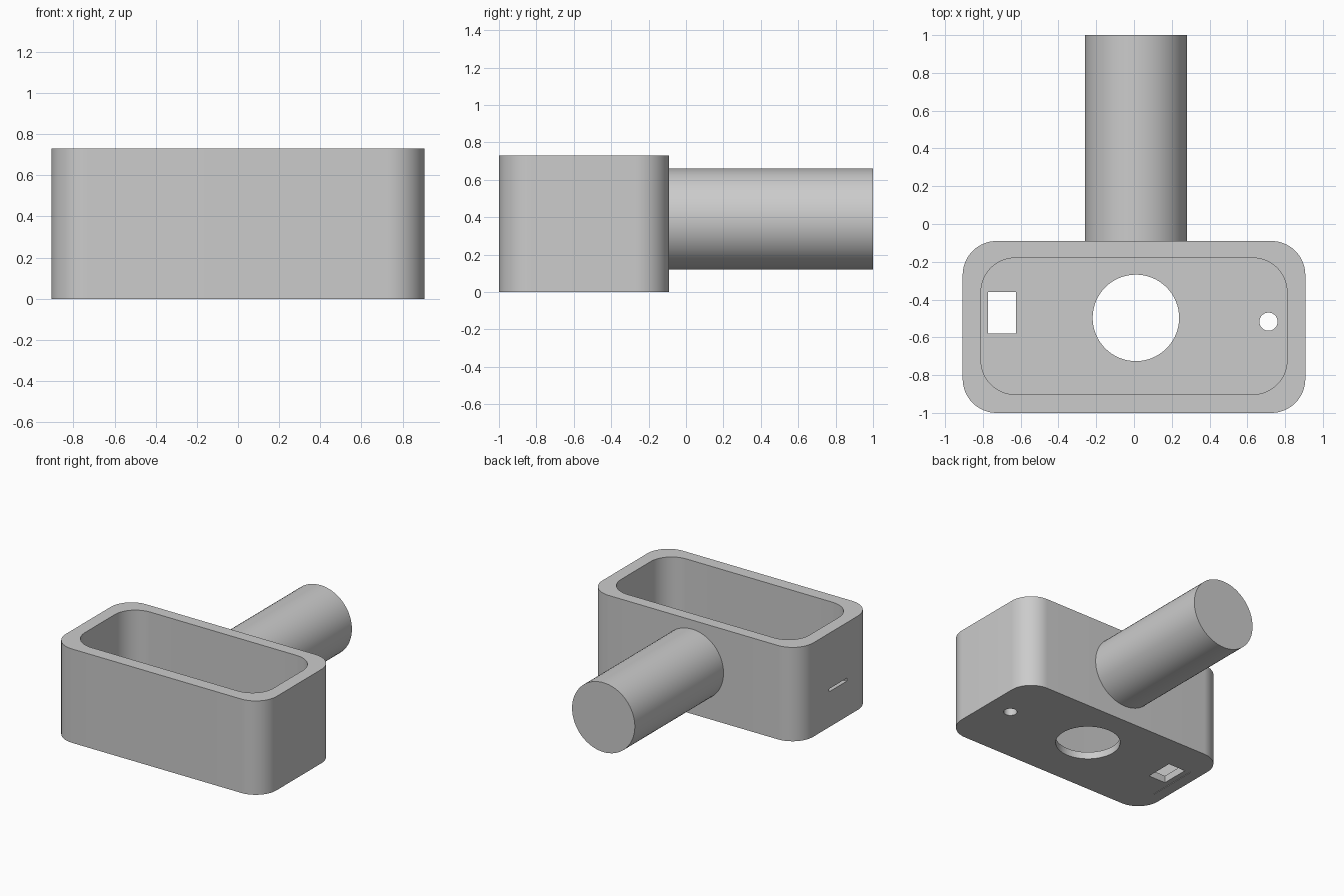
import bpy
import bmesh
import math

if "Cube" in bpy.data.objects:
    bpy.data.objects.remove(bpy.data.objects["Cube"], do_unlink=True)

grey = bpy.data.materials.new("plain grey")
grey.use_nodes = True
grey.diffuse_color = (0.6, 0.6, 0.6, 1)
grey.node_tree.nodes["Principled BSDF"].inputs["Base Color"].default_value = (0.6, 0.6, 0.6, 1)


def add_object(name, bm):
    bmesh.ops.recalc_face_normals(bm, faces=bm.faces)
    mesh = bpy.data.meshes.new(name)
    bm.to_mesh(mesh)
    bm.free()
    mesh.materials.append(grey)
    obj = bpy.data.objects.new(name, mesh)
    bpy.context.collection.objects.link(obj)
    return obj


def prism(name, x, y, z, radius=0.0, steps=16):
    """Upright prism over the given ranges, with optional rounded corners."""
    bm = bmesh.new()
    corners = [(x[1], y[1], 1, 1), (x[0], y[1], -1, 1), (x[0], y[0], -1, -1), (x[1], y[0], 1, -1)]
    verts = []
    for i, (cx, cy, sx, sy) in enumerate(corners):
        if not radius:
            verts.append(bm.verts.new((cx, cy, z[0])))
            continue
        for k in range(steps + 1):
            a = math.pi / 2 * (i + k / steps)
            verts.append(bm.verts.new((cx - sx * radius + radius * math.cos(a),
                                       cy - sy * radius + radius * math.sin(a), z[0])))
    base = bm.faces.new(verts)
    top = bmesh.ops.extrude_face_region(bm, geom=[base])["geom"]
    bmesh.ops.translate(bm, vec=(0, 0, z[1] - z[0]),
                        verts=[g for g in top if isinstance(g, bmesh.types.BMVert)])
    return add_object(name, bm)


def cylinder(name, centre, radius, depth, along_y=False):
    bm = bmesh.new()
    bmesh.ops.create_cone(bm, cap_ends=True, segments=64, radius1=radius, radius2=radius, depth=depth)
    obj = add_object(name, bm)
    if along_y:
        obj.rotation_euler.x = math.pi / 2
    obj.location = centre
    return obj


def cut(target, cutter):
    cutter.hide_render = True
    mod = target.modifiers.new("cut", "BOOLEAN")
    mod.operation = "DIFFERENCE"
    mod.solver = "EXACT"
    mod.object = cutter
    bpy.context.view_layer.objects.active = target
    bpy.ops.object.modifier_apply(modifier=mod.name)
    bpy.data.objects.remove(cutter, do_unlink=True)


def smooth(obj):
    bpy.ops.object.select_all(action="DESELECT")
    obj.select_set(True)
    bpy.context.view_layer.objects.active = obj
    bpy.ops.object.shade_smooth_by_angle(angle=math.radians(30))


# Open rounded housing
housing = prism("housing", (-0.907, 0.907), (-1, -0.09), (0, 0.73), 0.18)
cut(housing, prism("cavity", (-0.81, 0.81), (-0.902, -0.18), (0.055, 0.9), 0.18))

# Openings through the floor
cut(housing, cylinder("large_hole", (0.01, -0.497, 0), 0.229, 0.4))
cut(housing, cylinder("small_hole", (0.712, -0.517, 0), 0.048, 0.4))
cut(housing, prism("square_hole", (-0.773, -0.626), (-0.58, -0.36), (-0.2, 0.2)))

# Narrow slot in the side wall and fine groove under the floor
cut(housing, prism("side_slot", (-1, -0.7), (-0.68, -0.46), (0.275, 0.298)))
cut(housing, prism("floor_groove", (-0.82, -0.815), (-0.75, -0.35), (-0.1, 0.02)))
smooth(housing)

# Solid round handle at the back
smooth(cylinder("handle", (0.01, 0.445, 0.39), 0.27, 1.11, along_y=True))
